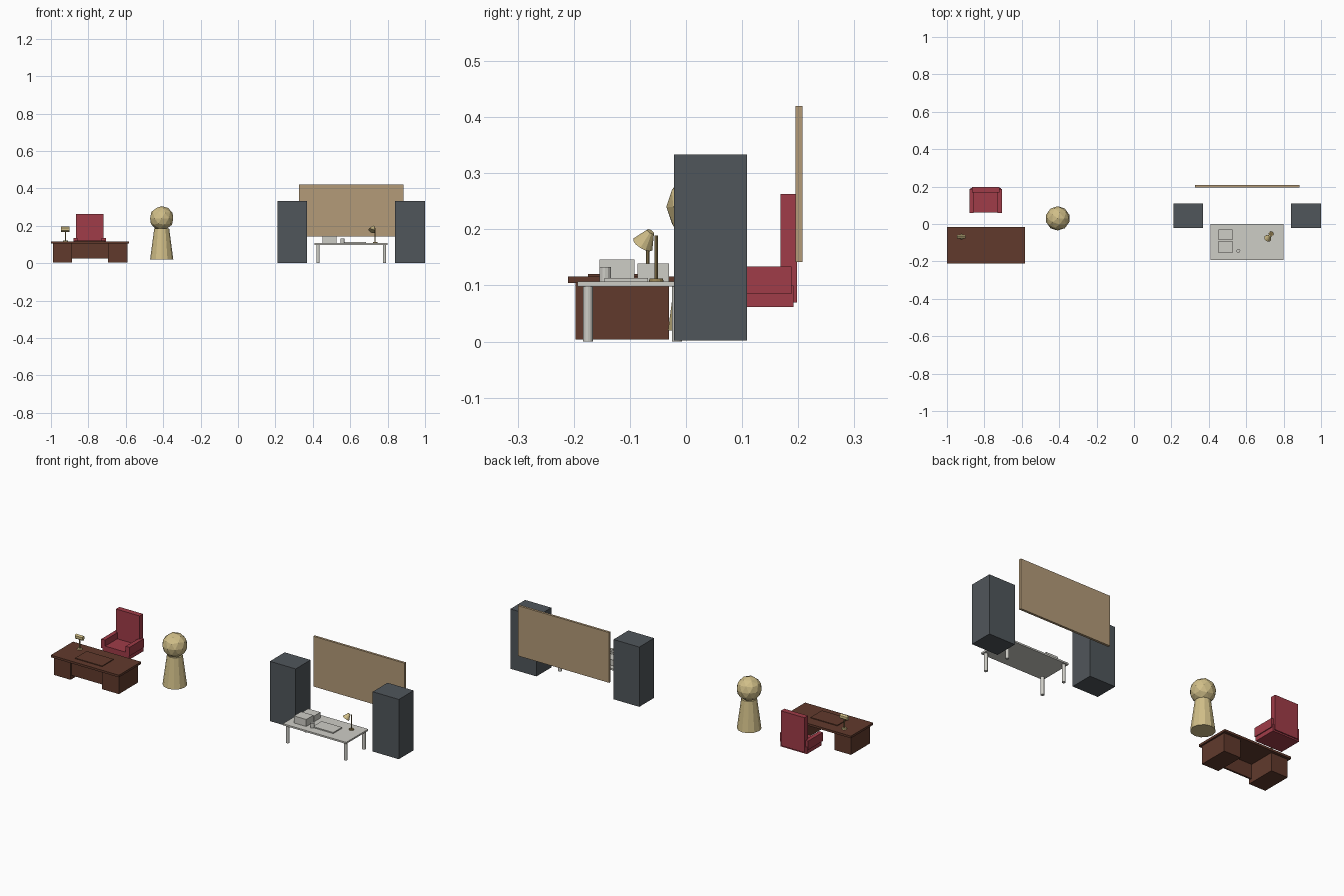
import bpy
from math import pi
from mathutils import Vector

if "Cube" in bpy.data.objects:
    bpy.data.objects.remove(bpy.data.objects["Cube"], do_unlink=True)


def material(name, r, g, b):
    lin = [((c / 255 + 0.055) / 1.055) ** 2.4 for c in (r, g, b)] + [1]
    m = bpy.data.materials.new(name)
    m.use_nodes = True
    m.diffuse_color = lin
    m.node_tree.nodes["Principled BSDF"].inputs["Base Color"].default_value = lin
    return m


wood = material("dark wood", 97, 58, 44)
red = material("red upholstery", 160, 60, 72)
slate = material("slate grey", 80, 86, 91)
cork = material("cork tan", 180, 155, 120)
white = material("off white", 206, 205, 198)
sand = material("sand yellow", 208, 190, 136)
bronze = material("bronze", 150, 130, 85)


def finish(name, mat):
    ob = bpy.context.object
    ob.name = name
    ob.data.materials.append(mat)
    return ob


def box(name, mat, x, y, z):
    """Box given by its (low, high) range on each axis."""
    bpy.ops.mesh.primitive_cube_add(size=1)
    ob = finish(name, mat)
    ob.location = [(a + b) / 2 for a, b in (x, y, z)]
    ob.scale = [b - a for a, b in (x, y, z)]
    return ob


def cone(name, mat, start, end, r1, r2, sides=12):
    """Tapered cylinder between two points."""
    a, b = Vector(start), Vector(end)
    bpy.ops.mesh.primitive_cone_add(vertices=sides, radius1=r1, radius2=r2,
                                    depth=(b - a).length, location=(a + b) / 2)
    ob = finish(name, mat)
    ob.rotation_euler = (b - a).to_track_quat('Z', 'Y').to_euler()
    return ob


# Wooden desk
box("wood_desk_top", wood, (-1, -0.583), (-0.21, -0.015), (0.104, 0.116))
for side, x in (("right", (-0.99, -0.888)), ("left", (-0.695, -0.592))):
    box(side + "_pedestal", wood, x, (-0.197, -0.03), (0.004, 0.104))
box("modesty_panel", wood, (-0.888, -0.695), (-0.188, -0.178), (0.025, 0.104))
box("desk_blotter", wood, (-0.875, -0.71), (-0.175, -0.075), (0.116, 0.12))

# Shaded lamp on the wooden desk
cone("wood_desk_lamp_base", sand, (-0.922, -0.068, 0.116), (-0.922, -0.068, 0.121), 0.014, 0.012)
cone("wood_desk_lamp_pole", bronze, (-0.922, -0.068, 0.12), (-0.922, -0.068, 0.178), 0.003, 0.003, 8)
cone("wood_desk_lamp_shade", sand, (-0.946, -0.068, 0.181), (-0.9, -0.068, 0.181), 0.014, 0.014, 6).scale.x = 0.75

# Armchair
box("chair_seat", red, (-0.875, -0.712), (0.062, 0.192), (0.062, 0.1))
box("chair_back", red, (-0.865, -0.72), (0.168, 0.198), (0.07, 0.263))
for side, x in (("right", (-0.88, -0.857)), ("left", (-0.73, -0.707))):
    box(side + "_armrest", red, x, (0.06, 0.188), (0.085, 0.134))

# Visitor figure
cone("figure_body", sand, (-0.408, 0.03, 0.02), (-0.408, 0.03, 0.185), 0.062, 0.04)
bpy.ops.mesh.primitive_ico_sphere_add(subdivisions=2, radius=0.065, location=(-0.408, 0.03, 0.24))
finish("figure_head", sand)

# Cabinets and wall board
for side, x in (("right", (0.21, 0.368)), ("left", (0.84, 1))):
    box(side + "_cabinet", slate, x, (-0.021, 0.109), (0.002, 0.333))
box("wall_board", cork, (0.325, 0.885), (0.195, 0.208), (0.142, 0.42))

# White table
box("white_table_top", white, (0.41, 0.798), (-0.193, 0), (0.098, 0.107))
for x in (0.428, 0.783):
    for y in (-0.175, -0.016):
        cone("table_leg", white, (x, y, 0), (x, y, 0.098), 0.009, 0.009)

# Things on the white table
box("rear_paper_tray", white, (0.451, 0.526), (-0.086, -0.03), (0.107, 0.139))
box("front_paper_tray", white, (0.451, 0.526), (-0.154, -0.092), (0.107, 0.146))
cone("cup", white, (0.558, -0.144, 0.107), (0.558, -0.144, 0.133), 0.0105, 0.0105)
box("writing_pad", white, (0.56, 0.685), (-0.145, -0.068), (0.107, 0.113))

# Task lamp on the white table
cone("task_lamp_base", bronze, (0.733, -0.053, 0.107), (0.733, -0.053, 0.112), 0.013, 0.012)
cone("task_lamp_pole", bronze, (0.733, -0.053, 0.11), (0.733, -0.053, 0.189), 0.003, 0.003, 8)
cone("task_lamp_shade", sand, (0.715, -0.077, 0.173), (0.726, -0.063, 0.196), 0.02, 0.007)
